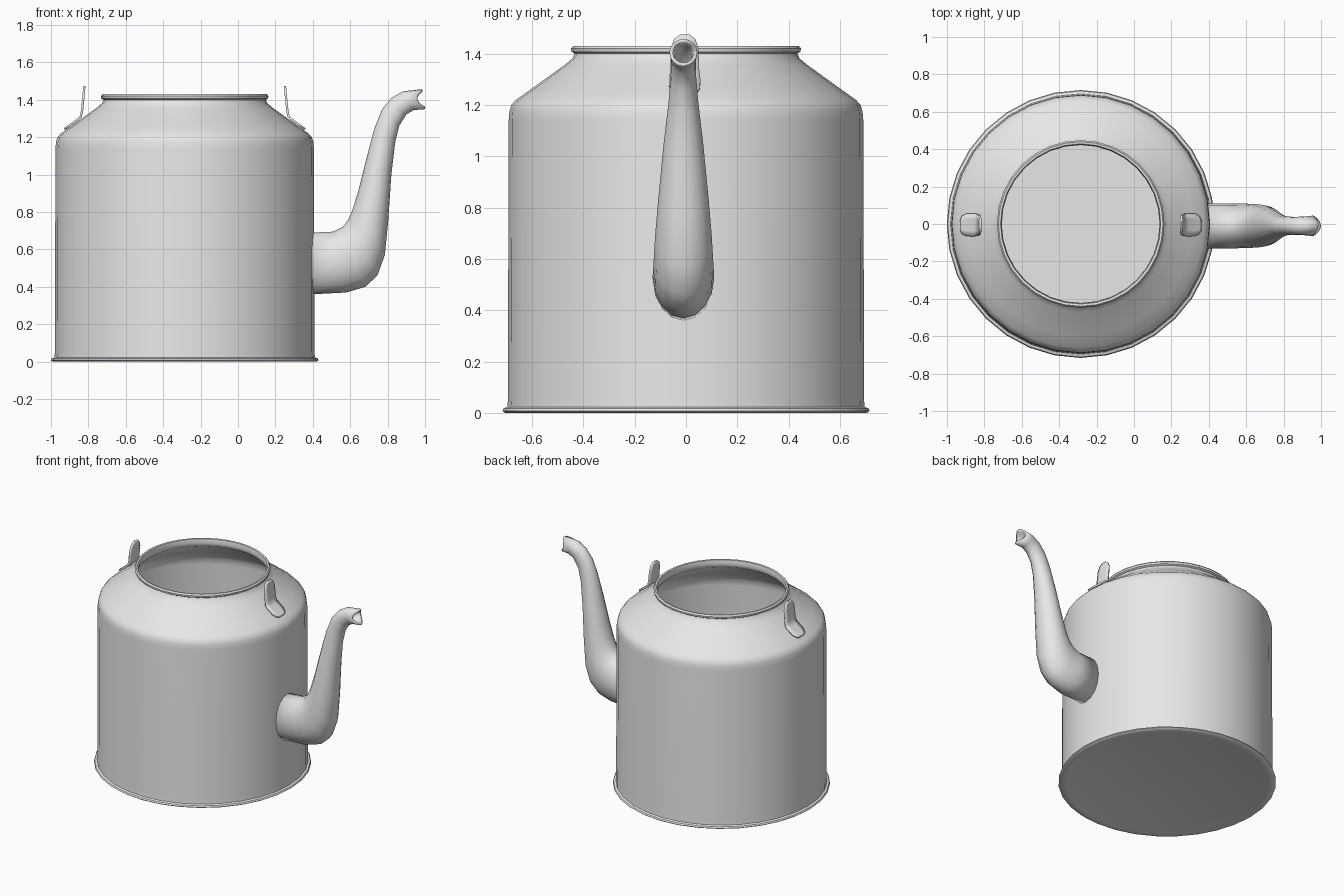
import bpy
import bmesh
from math import cos, sin, pi, radians
from mathutils import Vector, Matrix

cube = bpy.data.objects.get("Cube")
if cube:
    bpy.data.objects.remove(cube, do_unlink=True)

CENTRE = Vector((-0.285, 0, 0))
SIDES = 32

metal = bpy.data.materials.new("grey metal")
metal.use_nodes = True
GREY = (0.8, 0.8, 0.8, 1)
metal.diffuse_color = GREY
for node in metal.node_tree.nodes:
    if node.type == 'BSDF_PRINCIPLED':
        node.inputs["Base Color"].default_value = GREY


def finish(name, bm, thickness=0, offset=-1):
    """Turn a bmesh into a smooth shaded object, with optional wall thickness."""
    bmesh.ops.recalc_face_normals(bm, faces=bm.faces)
    mesh = bpy.data.meshes.new(name)
    bm.to_mesh(mesh)
    bm.free()
    mesh.materials.append(metal)
    obj = bpy.data.objects.new(name, mesh)
    bpy.context.collection.objects.link(obj)
    if thickness:
        wall = obj.modifiers.new("wall", 'SOLIDIFY')
        wall.thickness = thickness
        wall.offset = offset
    bpy.ops.object.select_all(action='DESELECT')
    obj.select_set(True)
    bpy.context.view_layer.objects.active = obj
    bpy.ops.object.shade_smooth_by_angle(angle=radians(40))
    return obj


def lathe(name, profile):
    """Spin a radius/height profile around the body axis."""
    bm = bmesh.new()
    verts = [bm.verts.new((r, 0, z)) for r, z in profile]
    edges = [bm.edges.new(pair) for pair in zip(verts, verts[1:])]
    bmesh.ops.spin(bm, geom=verts + edges, cent=(0, 0, 0), axis=(0, 0, 1),
                   angle=2 * pi, steps=SIDES, use_duplicate=False)
    bmesh.ops.remove_doubles(bm, verts=bm.verts, dist=0.0005)
    bmesh.ops.translate(bm, verts=bm.verts, vec=CENTRE)
    return finish(name, bm)


def bridge(bm, rings, closed):
    """Skin neighbouring rows of vertices with quads."""
    for a, b in zip(rings, rings[1:]):
        n = len(a)
        for i in range(n if closed else n - 1):
            j = (i + 1) % n
            bm.faces.new((a[i], a[j], b[j], b[i]))


# Hollow body: underside, base flange, wall, shoulder, rolled rim, inside
lathe("kettle_body", [
    (0, 0.012), (0.64, 0.009), (0.67, 0), (0.705, 0), (0.716, 0.008),
    (0.711, 0.018), (0.696, 0.023), (0.694, 0.05), (0.691, 1.14),
    (0.688, 1.175), (0.68, 1.2), (0.662, 1.22), (0.6, 1.264),
    (0.47, 1.358), (0.442, 1.382), (0.434, 1.4), (0.446, 1.407),
    (0.448, 1.42), (0.44, 1.43), (0.428, 1.428), (0.422, 1.4),
    (0.43, 1.375), (0.59, 1.256), (0.65, 1.21), (0.676, 1.17),
    (0.68, 1.13), (0.682, 0.03), (0, 0.03)])

# Spout: each section has an upper point, a lower point and a half width
sections = [
    ((0.39, 0.69), (0.39, 0.36), 0.12),
    ((0.51, 0.695), (0.58, 0.37), 0.12),
    ((0.56, 0.72), (0.68, 0.4), 0.118),
    ((0.59, 0.76), (0.745, 0.46), 0.115),
    ((0.615, 0.82), (0.785, 0.57), 0.11),
    ((0.645, 0.92), (0.803, 0.75), 0.098),
    ((0.69, 1.1), (0.82, 1.0), 0.077),
    ((0.73, 1.25), (0.84, 1.17), 0.058),
    ((0.77, 1.35), (0.862, 1.26), 0.05),
    ((0.82, 1.41), (0.9, 1.322), 0.048),
    ((0.88, 1.445), (0.94, 1.345), 0.05),
    ((0.985, 1.457), (1.0, 1.35), 0.055)]
bm = bmesh.new()
rings = []
for top, bottom, half in sections:
    top = Vector((top[0], -0.01, top[1]))
    bottom = Vector((bottom[0], -0.01, bottom[1]))
    mid, arm = (top + bottom) / 2, (top - bottom) / 2
    side = Vector((0, half, 0))
    angles = [2 * pi * i / 16 for i in range(16)]
    rings.append([bm.verts.new(mid + arm * cos(a) + side * sin(a)) for a in angles])
# Notch the sides of the mouth
for i, v in enumerate(rings[-1]):
    v.co.x -= 0.035 * abs(sin(2 * pi * i / 16)) ** 2
bridge(bm, rings, closed=True)
finish("spout", bm, thickness=0.014)

# Bent handle lugs on both shoulders: distance from axis, height, half width
lug_rows = [
    (0.643, 1.243, 0.025), (0.632, 1.251, 0.048), (0.61, 1.267, 0.06),
    (0.57, 1.297, 0.061), (0.555, 1.312, 0.059), (0.549, 1.34, 0.056),
    (0.541, 1.42, 0.054), (0.538, 1.455, 0.042), (0.536, 1.473, 0.02)]
for name, sign in (("left_handle_lug", 1), ("right_handle_lug", -1)):
    bm = bmesh.new()
    rows = [[bm.verts.new((sign * r, half * t - 0.005, z)) for t in (-1, -0.5, 0, 0.5, 1)]
            for r, z, half in lug_rows]
    bridge(bm, rows, closed=False)
    bmesh.ops.translate(bm, verts=bm.verts, vec=CENTRE)
    finish(name, bm, thickness=0.012, offset=0)
